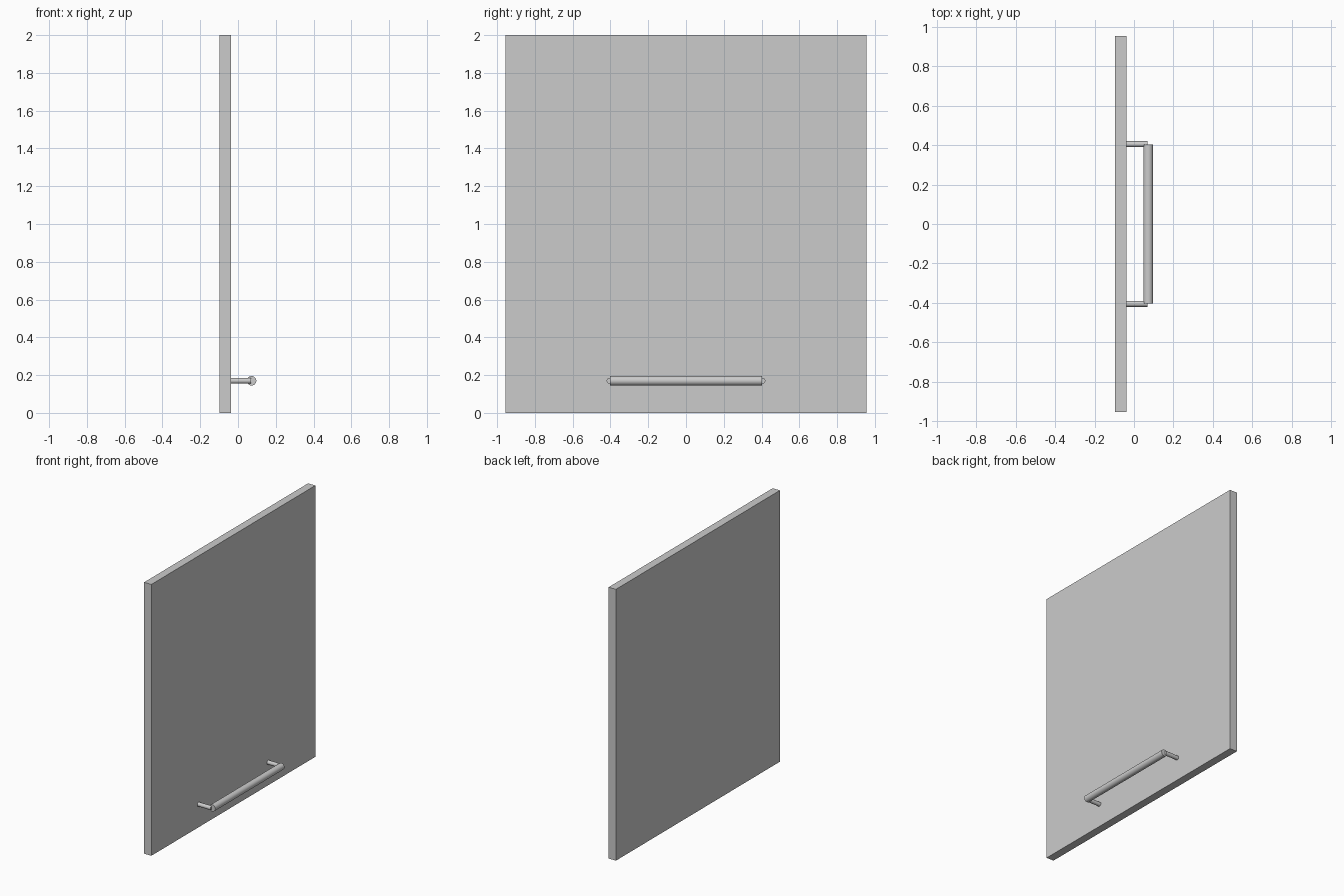
import bpy
import math

if "Cube" in bpy.data.objects:
    bpy.data.objects.remove(bpy.data.objects["Cube"])


def cylinder(name, radius, start, end, axis):
    """Smooth capped cylinder between two points along the x or y axis."""
    mid = [(a + b) / 2 for a, b in zip(start, end)]
    length = math.dist(start, end)
    rot = (0, math.pi / 2, 0) if axis == "x" else (math.pi / 2, 0, 0)
    bpy.ops.mesh.primitive_cylinder_add(
        vertices=32, radius=radius, depth=length, location=mid, rotation=rot)
    obj = bpy.context.object
    obj.name = name
    bpy.ops.object.shade_smooth_by_angle()
    return obj


# Flat door panel
bpy.ops.mesh.primitive_cube_add(size=1, location=(-0.0675, 0, 1))
panel = bpy.context.object
panel.name = "door_panel"
panel.scale = (0.059, 1.91, 2.0)
bpy.ops.object.transform_apply(location=False, rotation=False, scale=True)

# Horizontal grip bar
Z = 0.17
cylinder("handle_bar", 0.025, (0.072, -0.403, Z), (0.072, 0.403, Z), "y")

# Two posts joining the bar to the panel
for side, y in (("left", -0.405), ("right", 0.405)):
    cylinder(f"handle_post_{side}", 0.015, (-0.04, y, Z), (0.068, y, Z), "x")
